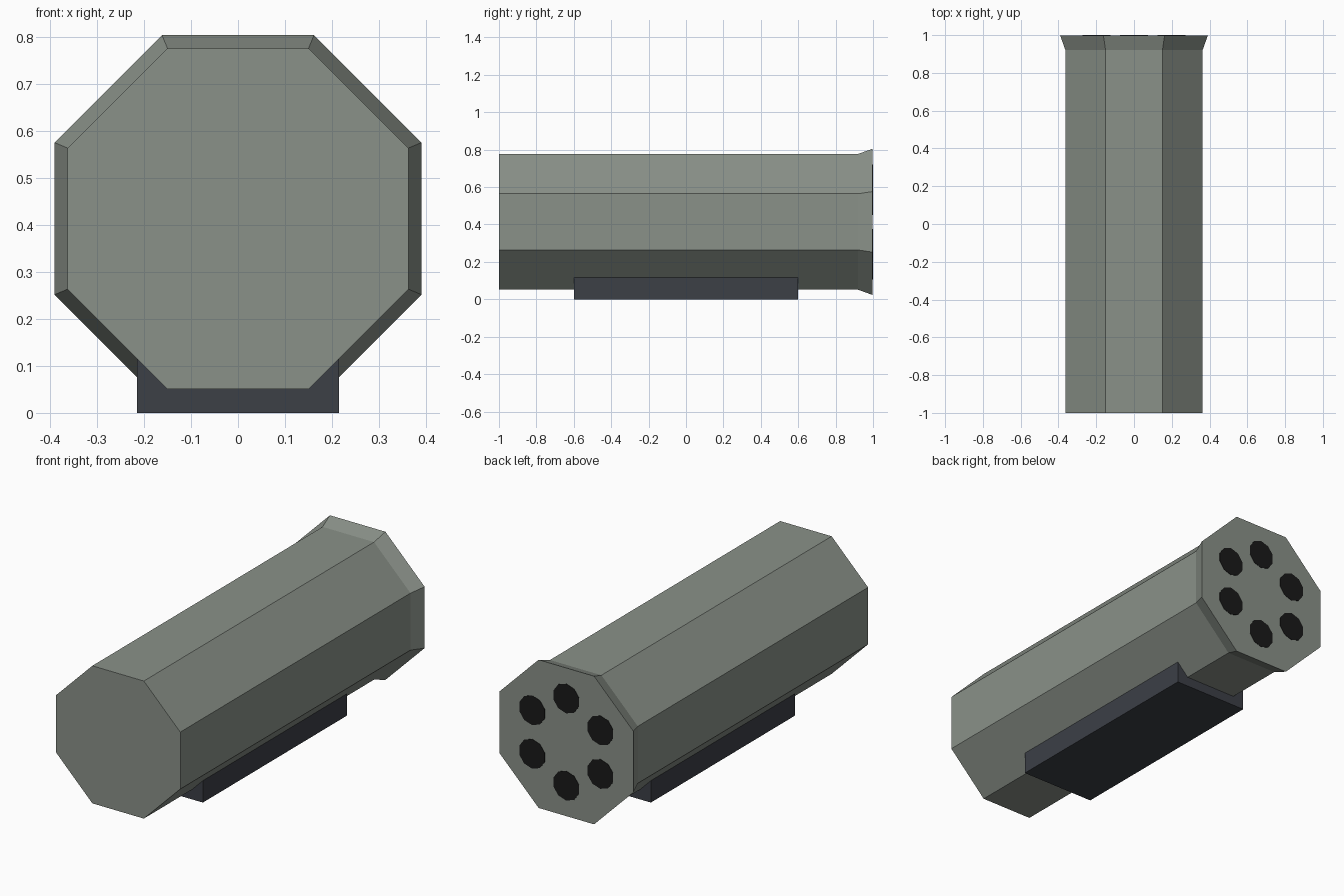
import bpy, bmesh, math
from mathutils import Matrix

cube = bpy.data.objects.get("Cube")
if cube:
    bpy.data.objects.remove(cube, do_unlink=True)


def material(name, rgb):
    m = bpy.data.materials.new(name)
    m.use_nodes = True
    col = (*rgb, 1)
    m.diffuse_color = col
    m.node_tree.nodes["Principled BSDF"].inputs["Base Color"].default_value = col
    return m


def finish(name, bm, mat):
    bmesh.ops.recalc_face_normals(bm, faces=bm.faces)
    me = bpy.data.meshes.new(name)
    bm.to_mesh(me)
    bm.free()
    me.materials.append(mat)
    ob = bpy.data.objects.new(name, me)
    bpy.context.collection.objects.link(ob)
    return ob


def prism(name, sides, sections, mat, cx=0.0, cz=0.0):
    """Capped prism along y; sections are (y, apothem) pairs."""
    bm = bmesh.new()
    rings = []
    for y, apothem in sections:
        r = apothem / math.cos(math.pi / sides)
        angles = [2 * math.pi * (i + 0.5) / sides for i in range(sides)]
        rings.append([bm.verts.new((cx + r * math.cos(a), y, cz + r * math.sin(a)))
                      for a in angles])
    for a, b in zip(rings, rings[1:]):
        for i in range(sides):
            j = (i + 1) % sides
            bm.faces.new((a[i], a[j], b[j], b[i]))
    bm.faces.new(rings[0])
    bm.faces.new(rings[-1])
    return finish(name, bm, mat)


grey_green = material("grey green", (0.255, 0.285, 0.25))
slate = material("dark slate", (0.045, 0.05, 0.062))
black = material("black", (0.01, 0.01, 0.01))

AXIS_Z = 0.414

# Octagonal pod body with a flared rear rim
prism("pod_body", 8, [(-1, 0.363), (0.92, 0.363), (0.998, 0.391)], grey_green, cz=AXIS_Z)

# Ring of six tube openings on the rear face
for k in range(6):
    a = math.radians(90 + 60 * k)
    prism(f"tube_opening_{k + 1}", 10, [(0.994, 0.074), (1.0, 0.074)], black,
          0.23 * math.cos(a), AXIS_Z + 0.23 * math.sin(a))

# Mounting block under the body
bm = bmesh.new()
bmesh.ops.create_cube(bm, size=1, matrix=Matrix.Translation((0, 0, 0.06))
                      @ Matrix.Diagonal((0.43, 1.2, 0.12, 1)))
finish("mounting_block", bm, slate)
